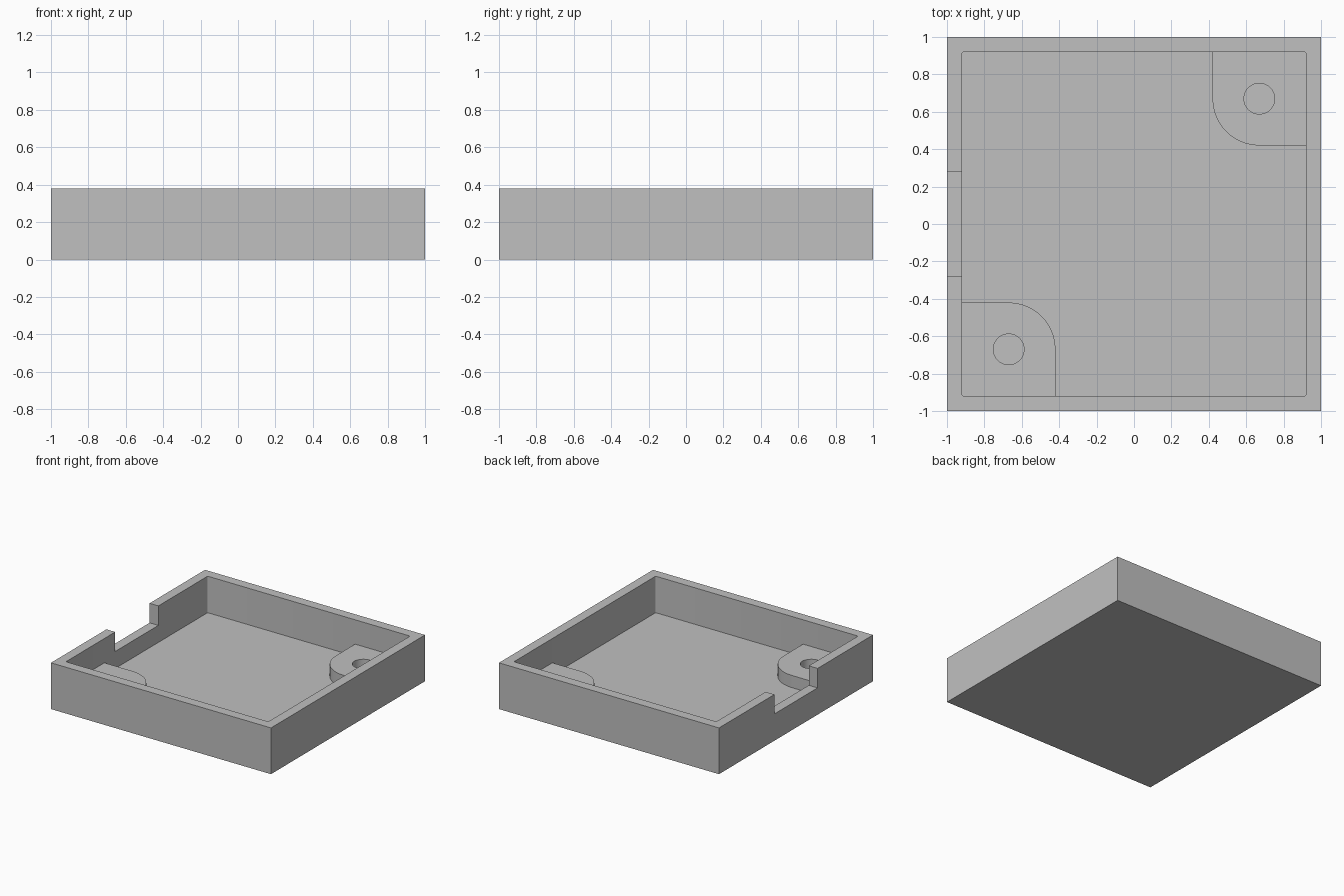
import bpy
import bmesh
from math import cos, sin, pi

if "Cube" in bpy.data.objects:
    bpy.data.objects.remove(bpy.data.objects["Cube"], do_unlink=True)

HEIGHT, WALL, FLOOR = 0.38, 0.08, 0.08
INNER = 1 - WALL
BOSS_TOP, BOSS_R, HOLE_R = 0.18, 0.25, 0.082
NOTCH_Z, NOTCH_HALF = 0.22, 0.28

grey = bpy.data.materials.new("light_grey")
grey.use_nodes = True
colour = (0.53, 0.53, 0.53, 1)
grey.diffuse_color = colour
grey.node_tree.nodes["Principled BSDF"].inputs["Base Color"].default_value = colour


def prism(name, outline, z0, z1):
    """Extrude a closed counter-clockwise outline from z0 to z1."""
    bm = bmesh.new()
    base = bm.faces.new([bm.verts.new((x, y, z0)) for x, y in outline])
    top = bmesh.ops.extrude_face_region(bm, geom=[base], use_keep_orig=True)["geom"]
    verts = [v for v in top if isinstance(v, bmesh.types.BMVert)]
    bmesh.ops.translate(bm, verts=verts, vec=(0, 0, z1 - z0))
    bmesh.ops.recalc_face_normals(bm, faces=bm.faces)
    mesh = bpy.data.meshes.new(name)
    bm.to_mesh(mesh)
    bm.free()
    mesh.materials.append(grey)
    obj = bpy.data.objects.new(name, mesh)
    bpy.context.collection.objects.link(obj)
    return obj


def arc(cx, cy, r, start, end, steps):
    angles = [start + (end - start) * i / steps for i in range(steps + 1)]
    return [(cx + r * cos(a), cy + r * sin(a)) for a in angles]


def rect(x0, x1, y0, y1):
    return [(x0, y0), (x1, y0), (x1, y1), (x0, y1)]


def cut(target, cutter):
    cutter.hide_render = True
    mod = target.modifiers.new("cut", "BOOLEAN")
    mod.operation, mod.solver, mod.object = "DIFFERENCE", "EXACT", cutter
    bpy.context.view_layer.objects.active = target
    bpy.ops.object.modifier_apply(modifier=mod.name)
    bpy.data.objects.remove(cutter, do_unlink=True)


# Open tray with slightly rounded inner corners
tray = prism("tray", rect(-1, 1, -1, 1), 0, HEIGHT)
r = 0.012
cavity = []
for i, (sx, sy) in enumerate([(1, 1), (-1, 1), (-1, -1), (1, -1)]):
    cavity += arc(sx * (INNER - r), sy * (INNER - r), r, i * pi / 2, (i + 1) * pi / 2, 4)
cut(tray, prism("cavity_cutter", cavity, FLOOR, HEIGHT + 0.1))

# Notch through the right wall
cut(tray, prism("notch_cutter", rect(-1.1, -INNER + 0.05, -NOTCH_HALF, NOTCH_HALF),
                NOTCH_Z, HEIGHT + 0.1))

# Screw bosses in two opposite corners, each with a blind hole
c, edge = INNER - BOSS_R, INNER + 0.005
for name, turn in (("back_left_boss", 1), ("front_right_boss", -1)):
    outline = [(edge, edge), (c - BOSS_R, edge)] + arc(c, c, BOSS_R, pi, 1.5 * pi, 24)
    outline.append((edge, c - BOSS_R))
    boss = prism(name, [(turn * x, turn * y) for x, y in outline], FLOOR, BOSS_TOP)
    hole = arc(turn * c, turn * c, HOLE_R, 0, 2 * pi, 48)[:-1]
    cut(boss, prism("hole_cutter", hole, FLOOR - 0.1, BOSS_TOP + 0.1))

# Smooth the curved walls while keeping the edges sharp
bpy.ops.object.select_all(action="DESELECT")
for obj in bpy.context.collection.objects:
    if obj.name == "tray" or obj.name.endswith("boss"):
        obj.select_set(True)
        bpy.context.view_layer.objects.active = obj
bpy.ops.object.shade_smooth_by_angle(angle=pi / 6)
